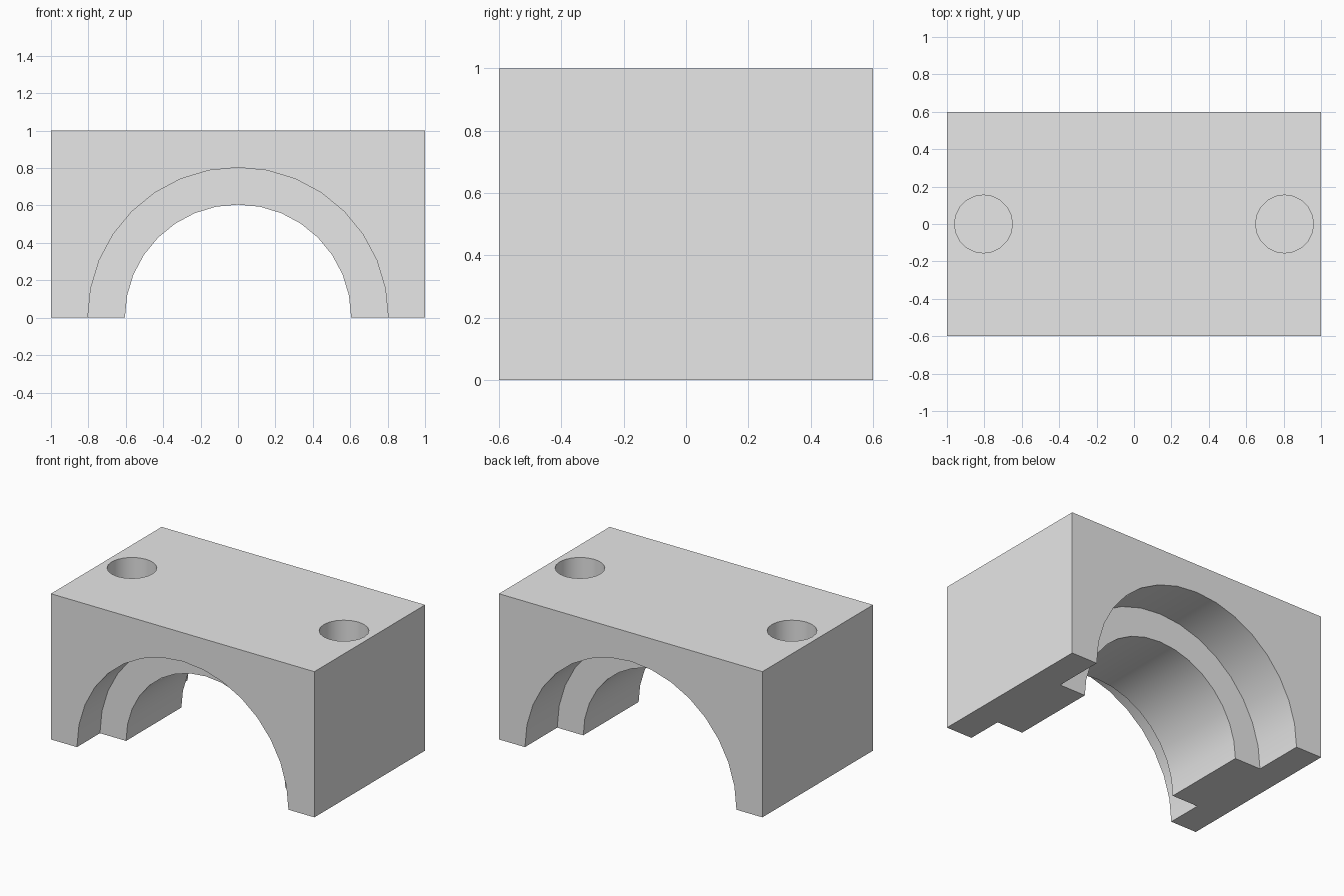
import bpy
import math

default = bpy.data.objects.get("Cube")
if default:
    bpy.data.objects.remove(default, do_unlink=True)

# One plain grey material
grey = bpy.data.materials.new("plain_grey")
grey.use_nodes = True
colour = (0.8, 0.8, 0.8, 1)
grey.diffuse_color = colour
grey.node_tree.nodes["Principled BSDF"].inputs["Base Color"].default_value = colour

WIDTH, DEPTH, HEIGHT = 2.0, 1.2, 1.0
BORE_R, RECESS_R = 0.605, 0.803
RIB_FRONT, RIB_BACK = -0.35, 0.25
HOLE_X, HOLE_R, HOLE_DEPTH = 0.805, 0.155, 0.5
OVER = 0.3  # cutter overshoot beyond the block

# Rectangular bearing cap block
bpy.ops.mesh.primitive_cube_add(size=1, location=(0, 0, HEIGHT / 2))
block = bpy.context.object
block.name = "bearing_cap"
block.scale = (WIDTH, DEPTH, HEIGHT)
bpy.ops.object.transform_apply(location=True, rotation=True, scale=True)
block.data.materials.append(grey)


def cut(name, radius, length, location, sides, along_y):
    """Subtract a cylinder from the block."""
    turn = (math.pi / 2, 0, 0) if along_y else (0, 0, 0)
    bpy.ops.mesh.primitive_cylinder_add(vertices=sides, radius=radius, depth=length,
                                        location=location, rotation=turn)
    cutter = bpy.context.object
    cutter.name = name
    cutter.hide_render = True
    cutter.data.materials.append(grey)
    mod = block.modifiers.new(name, 'BOOLEAN')
    mod.operation = 'DIFFERENCE'
    mod.solver = 'EXACT'
    mod.object = cutter
    bpy.ops.object.select_all(action='DESELECT')
    block.select_set(True)
    bpy.context.view_layer.objects.active = block
    bpy.ops.object.modifier_apply(modifier=mod.name)
    bpy.data.objects.remove(cutter, do_unlink=True)


# Half-round bore right through, then a wider recess from each end
spans = (("bore_cutter", BORE_R, -DEPTH / 2 - OVER, DEPTH / 2 + OVER),
         ("front_recess_cutter", RECESS_R, -DEPTH / 2 - OVER, RIB_FRONT),
         ("back_recess_cutter", RECESS_R, RIB_BACK, DEPTH / 2 + OVER))
for name, radius, y0, y1 in spans:
    cut(name, radius, y1 - y0, (0, (y0 + y1) / 2, 0), 32, True)

# Blind bolt holes in the top
for side in (-1, 1):
    cut("bolt_hole_cutter", HOLE_R, HOLE_DEPTH + OVER,
        (side * HOLE_X, 0, HEIGHT + (OVER - HOLE_DEPTH) / 2), 20, False)

bpy.ops.object.shade_smooth_by_angle(angle=math.radians(30))
